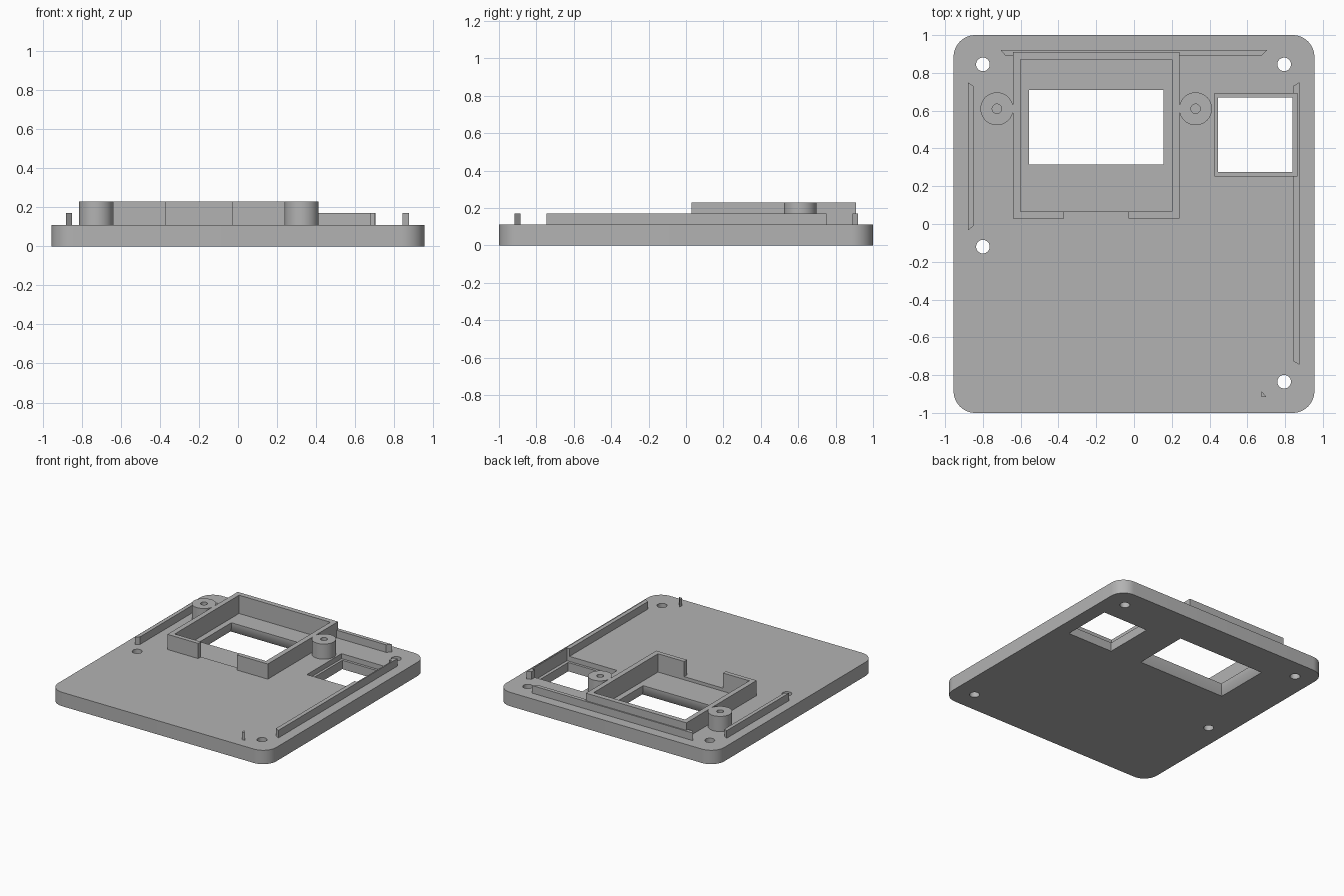
import bpy, bmesh
from math import sin, cos, pi

cube = bpy.data.objects.get("Cube")
if cube:
    bpy.data.objects.remove(cube, do_unlink=True)

grey = bpy.data.materials.new("matte grey")
grey.use_nodes = True
colour = (0.45, 0.45, 0.45, 1)
grey.diffuse_color = colour
grey.node_tree.nodes["Principled BSDF"].inputs["Base Color"].default_value = colour

TOP = 0.11        # top of plate
RIB = 0.17        # top of the low ribs
TALL = 0.23       # top of display frame and bosses


def loft(name, lower, upper, z0, z1):
    """Closed solid between two outlines with equal point counts."""
    bm = bmesh.new()
    a = [bm.verts.new((x, y, z0)) for x, y in lower]
    b = [bm.verts.new((x, y, z1)) for x, y in upper]
    bm.faces.new(a[::-1])
    bm.faces.new(b)
    for i in range(len(a)):
        j = (i + 1) % len(a)
        bm.faces.new((a[i], a[j], b[j], b[i]))
    bmesh.ops.recalc_face_normals(bm, faces=bm.faces)
    mesh = bpy.data.meshes.new(name)
    bm.to_mesh(mesh)
    bm.free()
    obj = bpy.data.objects.new(name, mesh)
    bpy.context.collection.objects.link(obj)
    mesh.materials.append(grey)
    return obj


def prism(name, outline, z0, z1):
    return loft(name, outline, outline, z0, z1)


def rect(x0, x1, y0, y1, grow=0):
    return [(x0 - grow, y0 - grow), (x1 + grow, y0 - grow),
            (x1 + grow, y1 + grow), (x0 - grow, y1 + grow)]


def circle(x, y, r, n=48):
    return [(x + r * cos(2 * pi * i / n), y + r * sin(2 * pi * i / n)) for i in range(n)]


def rounded(hx, hy, r, n=12):
    pts = []
    for k, (sx, sy) in enumerate([(1, 1), (-1, 1), (-1, -1), (1, -1)]):
        for i in range(n + 1):
            t = pi / 2 * (k + i / n)
            pts.append((sx * (hx - r) + r * cos(t), sy * (hy - r) + r * sin(t)))
    return pts


def activate(obj):
    bpy.ops.object.select_all(action='DESELECT')
    obj.select_set(True)
    bpy.context.view_layer.objects.active = obj


def cut(obj, cutter):
    cutter.hide_render = True
    mod = obj.modifiers.new("cut", 'BOOLEAN')
    mod.operation = 'DIFFERENCE'
    mod.solver = 'EXACT'
    mod.object = cutter
    activate(obj)
    bpy.ops.object.modifier_apply(modifier=mod.name)
    bpy.data.objects.remove(cutter, do_unlink=True)


def smooth(obj):
    activate(obj)
    bpy.ops.object.shade_smooth_by_angle(angle=pi / 6)


def sensor_pocket():
    return prism("pocket_cutter", rect(0.425, 0.865, 0.255, 0.69), 0.07, 0.3)


# Base plate with screw holes
plate = prism("base_plate", rounded(0.955, 1, 0.115), 0, TOP)
for x, y in [(-0.8, 0.845), (0.795, 0.845), (-0.8, -0.12), (0.795, -0.835)]:
    cut(plate, prism("screw_cutter", circle(x, y, 0.036), -0.1, 0.3))

# Display recess, window and its flared outer edge
window = (-0.555, 0.155, 0.315, 0.71)
cut(plate, prism("recess_cutter", rect(-0.6, 0.2, 0.065, 0.87), 0.085, 0.3))
cut(plate, prism("window_cutter", rect(*window), -0.1, 0.3))
cut(plate, loft("flare_cutter", rect(*window, 0.025), rect(*window), -0.001, 0.045))

# Square sensor opening with a stepped seat
cut(plate, prism("opening_cutter", rect(0.445, 0.84, 0.275, 0.67), -0.1, 0.3))
cut(plate, sensor_pocket())
smooth(plate)

# Display frame, open at the middle of its front side
prism("display_frame", [
    (-0.37, 0.03), (-0.64, 0.03), (-0.64, 0.91), (0.24, 0.91), (0.24, 0.03), (-0.03, 0.03),
    (-0.03, 0.065), (0.2, 0.065), (0.2, 0.87), (-0.6, 0.87), (-0.6, 0.065), (-0.37, 0.065),
], TOP, TALL)

# Screw bosses on both sides of the frame
for side, x in (("right", -0.726), ("left", 0.326)):
    boss = prism(side + "_boss", circle(x, 0.61, 0.087), TOP, TALL)
    cut(boss, prism("pilot_cutter", circle(x, 0.61, 0.025, 24), TOP + 0.01, 0.3))
    smooth(boss)

# Locating ribs with mitred ends
prism("back_rib", [(-0.68, 0.89), (0.675, 0.89), (0.705, 0.92), (-0.705, 0.92)], TOP, RIB)
prism("right_rib", [(-0.88, -0.035), (-0.85, -0.01), (-0.85, 0.73), (-0.88, 0.75)], TOP, RIB)
left_rib = prism("left_rib", [(0.875, -0.745), (0.875, 0.75), (0.842, 0.73), (0.842, -0.725)], TOP, RIB)
cut(left_rib, sensor_pocket())

# Small triangular corner peg
prism("corner_peg", [(0.675, -0.885), (0.675, -0.917), (0.702, -0.917)], TOP, RIB)
